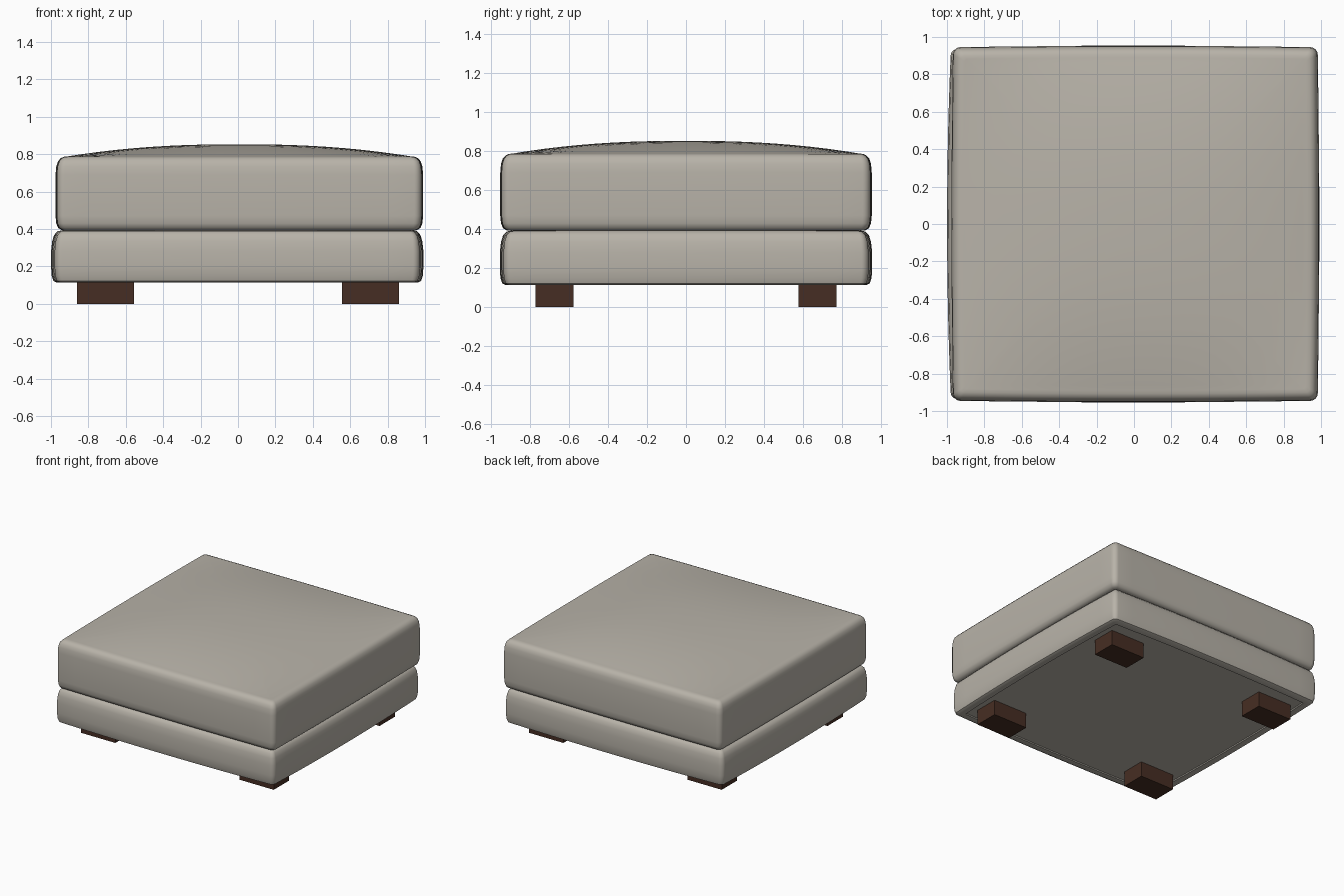
import bpy, bmesh, math

if "Cube" in bpy.data.objects:
    bpy.data.objects.remove(bpy.data.objects["Cube"])


def material(name, rgb):
    m = bpy.data.materials.new(name)
    m.diffuse_color = (*rgb, 1)
    m.use_nodes = True
    m.node_tree.nodes["Principled BSDF"].inputs["Base Color"].default_value = m.diffuse_color
    return m


fabric = material("warm_grey_fabric", (0.48, 0.45, 0.395))
wood = material("dark_brown_wood", (0.062, 0.027, 0.017))


def outline(hx, hy, r, bulge, arc=6, side=14):
    """Rounded rectangle whose sides bow out slightly."""
    pts = []
    for k, (sx, sy) in enumerate([(1, 1), (-1, 1), (-1, -1), (1, -1)]):
        for i in range(arc + 1):
            a = (k + i / arc) * math.pi / 2
            pts.append((sx * (hx - r) + r * math.cos(a), sy * (hy - r) + r * math.sin(a)))
        x0, y0 = pts[-1]
        nx, ny = [(-hx + r, hy), (-hx, -hy + r), (hx - r, -hy), (hx, hy - r)][k]
        for i in range(1, side):
            t = i / side
            pts.append((x0 + (nx - x0) * t, y0 + (ny - y0) * t))
    return [(x * (1 + bulge * (1 - (y / hy) ** 2)), y * (1 + bulge * (1 - (x / hx) ** 2)))
            for x, y in pts]


def upholstered(name, hx, hy, r, bulge, profile, dome, cx=0.0, cy=0.0):
    """Stack outlines along an (inset, z) profile, then close the top with a crown."""
    bm = bmesh.new()
    rings = []
    for inset, z in profile:
        o = outline(hx - inset, hy - inset, max(r - inset * 0.5, 0.012), bulge)
        rings.append([bm.verts.new((x, y, z)) for x, y in o])
    ztop = profile[-1][1]
    ex, ey = hx - profile[-1][0], hy - profile[-1][0]

    def crown(x, y):
        u, v = min(abs(x / ex), 1), min(abs(y / ey), 1)
        return ztop + dome * (1 - u ** 2.3) * (1 - v ** 2.3)

    for s in (0.98, 0.95, 0.9, 0.8, 0.7, 0.6, 0.5, 0.4, 0.3, 0.2, 0.1):
        rings.append([bm.verts.new((x * s, y * s, crown(x * s, y * s))) for x, y in o])
    for a, b in zip(rings, rings[1:]):
        n = len(a)
        for i in range(n):
            j = (i + 1) % n
            bm.faces.new((a[i], a[j], b[j], b[i]))
    bm.faces.new(rings[-1])
    bm.faces.new(rings[0][::-1])
    bmesh.ops.recalc_face_normals(bm, faces=bm.faces)
    me = bpy.data.meshes.new(name)
    bm.to_mesh(me)
    bm.free()
    ob = bpy.data.objects.new(name, me)
    ob.location = (cx, cy, 0)
    bpy.context.collection.objects.link(ob)
    me.materials.append(fabric)
    bpy.ops.object.select_all(action='DESELECT')
    ob.select_set(True)
    bpy.context.view_layer.objects.active = ob
    bpy.ops.object.shade_smooth_by_angle(angle=math.radians(40))


# Base with a shallow recessed underside panel
upholstered("base", 0.975, 0.935, 0.035, 0.021,
            [(0.075, 0.122), (0.07, 0.115), (0.03, 0.113), (0.012, 0.122), (0.003, 0.15),
             (0, 0.2), (0, 0.28), (0.006, 0.335), (0.016, 0.368), (0.034, 0.388),
             (0.07, 0.395)], 0.0, cx=-0.004)

# Seat cushion with a crowned top
upholstered("seat_cushion", 0.975, 0.945, 0.04, 0.008,
            [(0.08, 0.391), (0.035, 0.393), (0.014, 0.405), (0.004, 0.43), (0, 0.47),
             (0, 0.69), (0.004, 0.735), (0.013, 0.762), (0.027, 0.778), (0.045, 0.786)],
            0.067, cx=0.007)

# Four block feet
for sx, side in ((-1, "left"), (1, "right")):
    for sy, end in ((-1, "front"), (1, "back")):
        bpy.ops.mesh.primitive_cube_add(size=1, location=(sx * 0.708, sy * 0.675, 0.0625))
        leg = bpy.context.object
        leg.name = f"{end}_{side}_leg"
        leg.scale = (0.305, 0.195, 0.125)
        leg.data.materials.append(wood)
